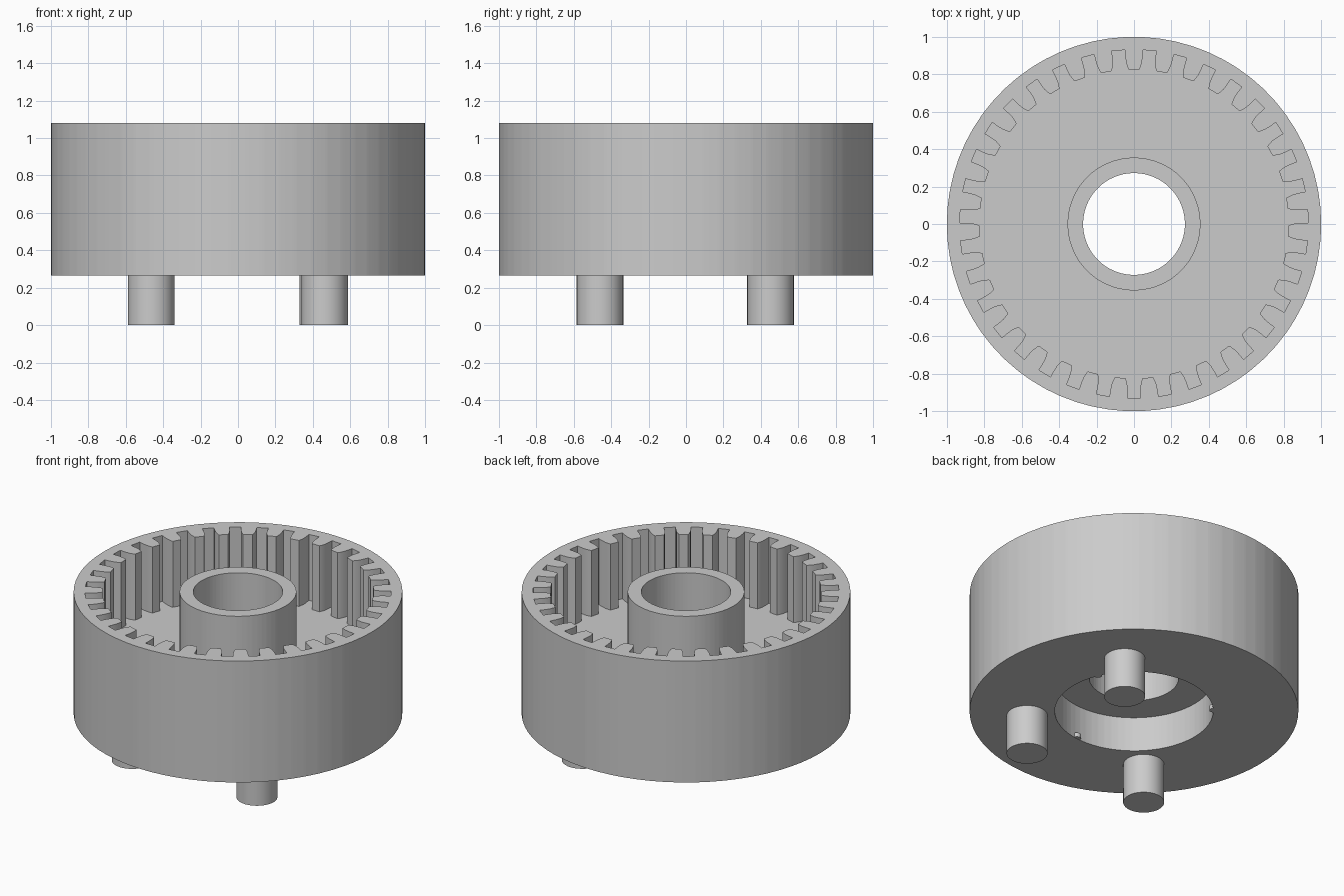
import bpy, bmesh
from math import pi, cos, sin, radians, atan2, hypot

if "Cube" in bpy.data.objects:
    bpy.data.objects.remove(bpy.data.objects["Cube"])

TEETH = 35
BASE, TOP, FLOOR, CEIL = 0.265, 1.08, 0.637, 0.497

# Half profile of one inward tooth: (radius, half width), tip to root
FLANK = [(0.825, 0.028), (0.832, 0.032), (0.862, 0.042), (0.895, 0.046), (0.93, 0.047)]


def gear_outline():
    """Polar (radius, angle) points of the internal teeth."""
    pts = []
    half = [(hypot(r, w), atan2(w, r)) for r, w in FLANK]
    for i in range(TEETH):
        a = pi / 2 + i * 2 * pi / TEETH
        pts += [(r, a - d) for r, d in reversed(half)]
        pts += [(r, a + d) for r, d in half]
    return pts


def finish(name, bm):
    bmesh.ops.recalc_face_normals(bm, faces=bm.faces)
    me = bpy.data.meshes.new(name)
    bm.to_mesh(me)
    bm.free()
    ob = bpy.data.objects.new(name, me)
    bpy.context.collection.objects.link(ob)
    bpy.ops.object.select_all(action='DESELECT')
    ob.select_set(True)
    bpy.context.view_layer.objects.active = ob
    bpy.ops.object.shade_smooth_by_angle(angle=radians(25))
    return ob


# Ring gear body: closed loft through rings (radius None = toothed outline)
gear = gear_outline()
rings = [(1.0, BASE), (1.0, TOP), (None, TOP), (None, FLOOR),
         (0.355, FLOOR), (0.355, TOP), (0.272, TOP), (0.272, CEIL),
         (0.482, CEIL), (0.482, BASE)]
bm = bmesh.new()
loops = [[bm.verts.new(((rad or r) * cos(a), (rad or r) * sin(a), z)) for r, a in gear]
         for rad, z in rings]
n = len(gear)
for k, lo in enumerate(loops):
    hi = loops[(k + 1) % len(loops)]
    for i in range(n):
        j = (i + 1) % n
        bm.faces.new((lo[i], lo[j], hi[j], hi[i]))
finish("ring_gear_body", bm)


def cylinder(name, x, y, radius, z0, z1, sides):
    bm = bmesh.new()
    bmesh.ops.create_cone(bm, cap_ends=True, segments=sides, radius1=radius,
                          radius2=radius, depth=z1 - z0)
    bmesh.ops.translate(bm, verts=bm.verts, vec=(x, y, (z0 + z1) / 2))
    return finish(name, bm)


# Three drive pins under the body
for i, (x, y) in enumerate([(0.453, 0.452), (0.463, -0.46), (-0.463, -0.46)]):
    cylinder(f"drive_pin_{i + 1}", x, y, 0.125, 0.0, BASE + 0.01, 32)

# Small retaining nubs at the mouth of the recess
for i, deg in enumerate((23, 139, -84)):
    a = radians(deg)
    cylinder(f"retaining_nub_{i + 1}", 0.483 * cos(a), 0.483 * sin(a), 0.025,
             BASE + 0.001, BASE + 0.03, 12)
